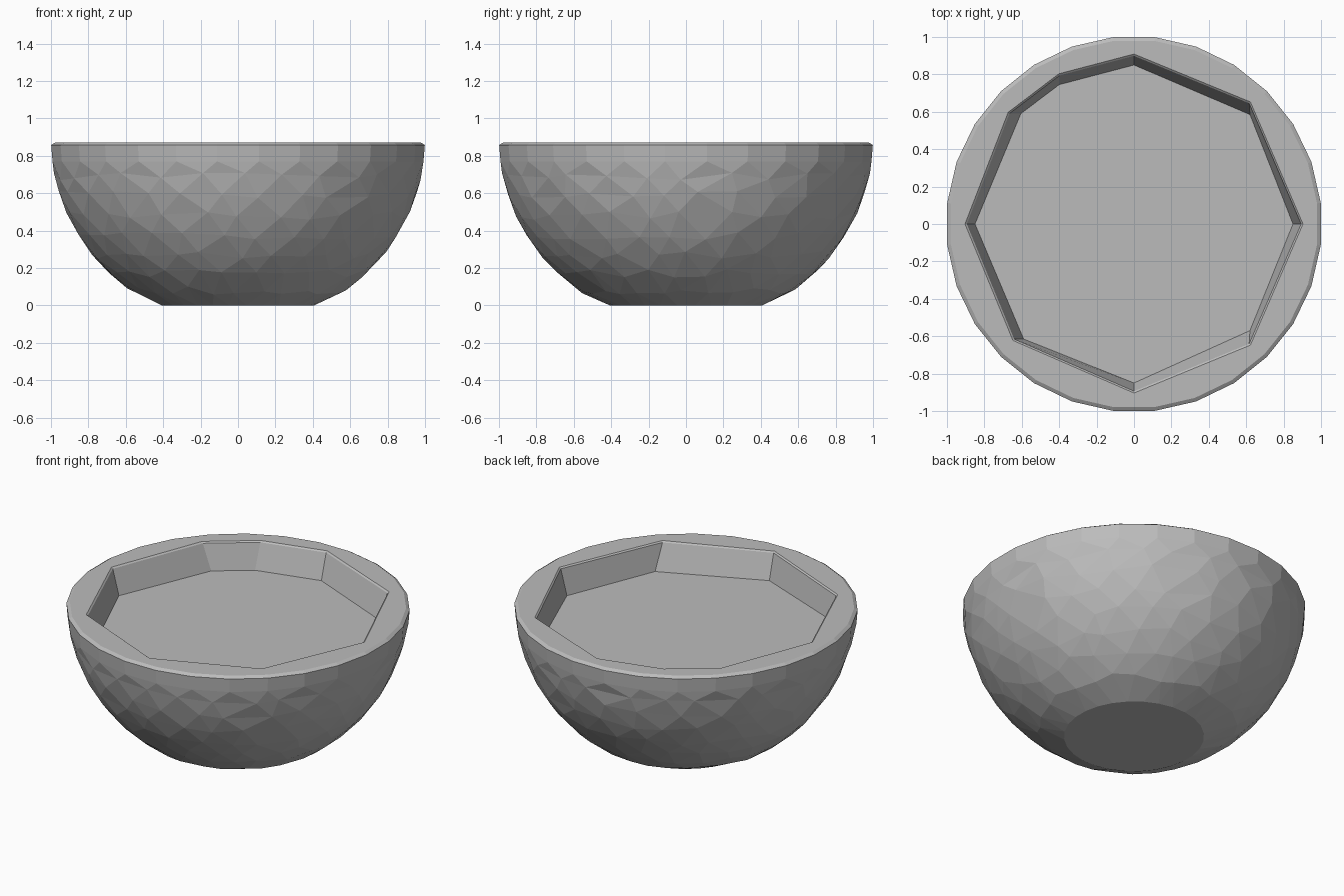
import bpy, bmesh, math, random
from mathutils import Vector

random.seed(4)
cube = bpy.data.objects.get("Cube")
if cube:
    bpy.data.objects.remove(cube)

SIDES = 28
CENTRE = 0.9      # height of the sphere centre
TOP = 0.87
FLOOR = 0.70

clay = bpy.data.materials.new("plain grey")
clay.use_nodes = True
GREY = (0.5, 0.5, 0.5, 1)
clay.diffuse_color = GREY
clay.node_tree.nodes["Principled BSDF"].inputs["Base Color"].default_value = GREY

bm = bmesh.new()


def ring(z, radius=None, shift=0.0, jitter=0.0):
    """Ring of vertices; without a radius it follows the sphere."""
    verts = []
    for i in range(SIDES):
        a = 2 * math.pi * (i + 0.5 + shift + random.uniform(-jitter, jitter)) / SIDES
        h = z + random.uniform(-jitter, jitter) * 0.1
        r = radius or math.sqrt(1.006 - (CENTRE - h) ** 2)
        verts.append(bm.verts.new((r * math.cos(a), r * math.sin(a), h)))
    return verts


def join(lower, upper):
    """Quads between two loops of equal length."""
    n = len(lower)
    for i in range(n):
        j = (i + 1) % n
        bm.faces.new((lower[i], lower[j], upper[j], upper[i]))


def stagger(lower, upper):
    """Triangles between a ring and the half-step-turned ring above it."""
    for i in range(SIDES):
        j = (i + 1) % SIDES
        bm.faces.new((lower[i], lower[j], upper[i]))
        bm.faces.new((lower[j], upper[j], upper[i]))


# Hammered lower shell
base = ring(0, 0.41)
bm.faces.new(base[::-1])
last = base
for k, z in enumerate((0.08, 0.17, 0.27, 0.37, 0.48, 0.59, 0.69)):
    new = ring(z, shift=0.5 * (k + 1), jitter=0.22)
    stagger(last, new)
    last = new

# Rim band with a softened top edge
band = ring(0.77, 0.998, shift=4)
stagger(last, band)
lip = ring(0.857, 1.005, shift=4)
join(band, lip)
rim = ring(TOP, 0.985, shift=4)
join(lip, rim)

# Recess: uneven polygon, opening and floor outlines
opening = [(0.9, 0), (0.62, 0.65), (0, 0.905), (-0.4, 0.8), (-0.67, 0.595),
           (-0.9, 0), (-0.645, -0.62), (0, -0.9), (0.62, -0.645)]
bottom = [(0.85, 0), (0.62, 0.585), (0, 0.85), (-0.4, 0.745), (-0.605, 0.59),
          (-0.85, 0), (-0.59, -0.615), (0, -0.85), (0.62, -0.57)]


def outline(points, z, scale=1.0):
    return [bm.verts.new((x * scale, y * scale, z)) for x, y in points]


floor = outline(bottom, FLOOR)
wall_top = outline(opening, TOP - 0.008, 0.993)
edge = outline(opening, TOP, 1.004)
bm.faces.new(floor)
join(wall_top, floor)
join(edge, wall_top)

# Flat annulus between the rim and the recess
loops = []
for loop in (rim, edge):
    loops += [bm.edges.get((loop[i - 1], loop[i])) for i in range(len(loop))]
bmesh.ops.triangle_fill(bm, edges=loops, use_beauty=True, normal=Vector((0, 0, 1)))
bmesh.ops.recalc_face_normals(bm, faces=bm.faces[:])

mesh = bpy.data.meshes.new("bowl")
bm.to_mesh(mesh)
bm.free()
mesh.materials.append(clay)
bowl = bpy.data.objects.new("bowl", mesh)
bpy.context.collection.objects.link(bowl)
